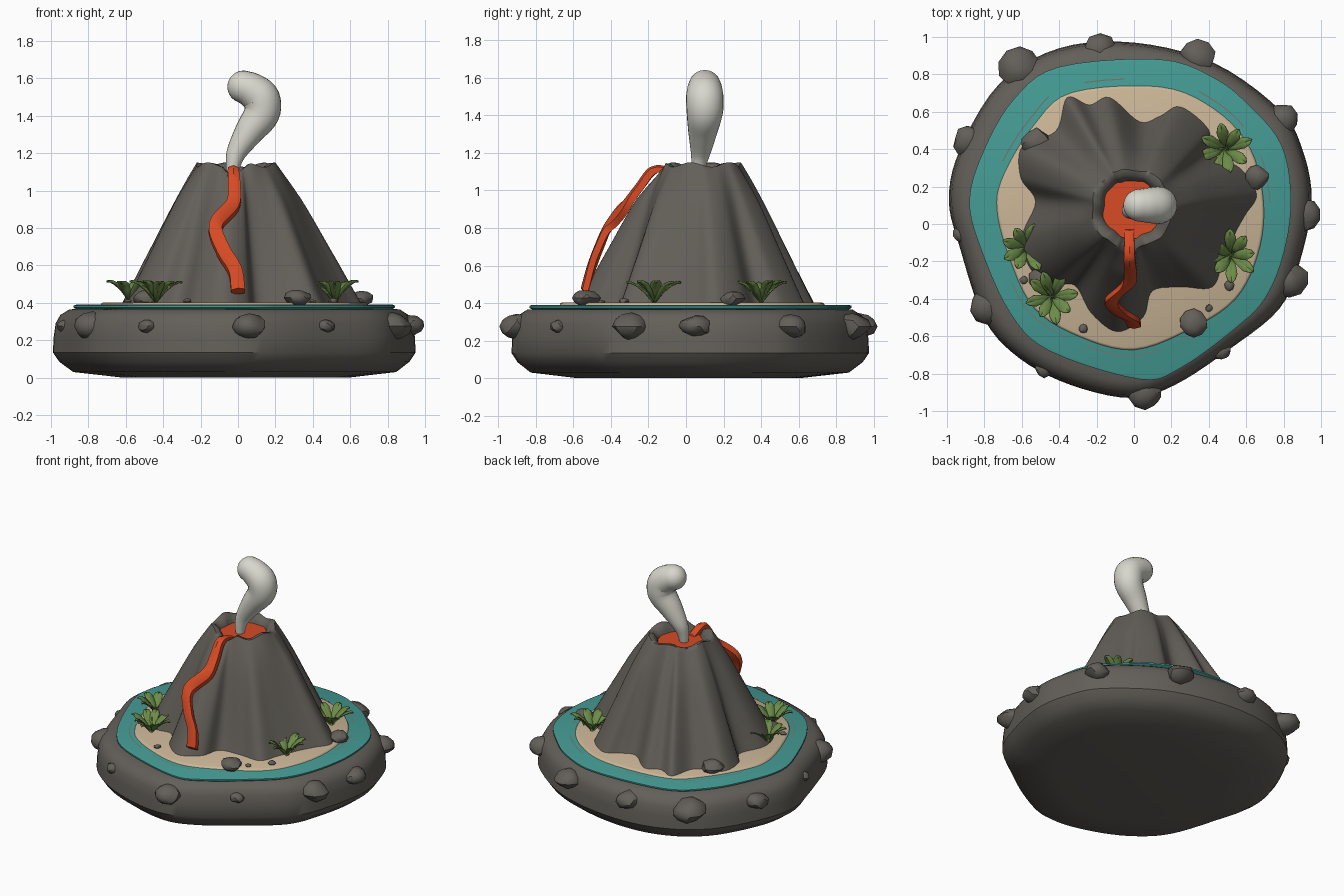
import bpy, bmesh, math, random
from mathutils import Vector
from mathutils.bvhtree import BVHTree

if "Cube" in bpy.data.objects:
    bpy.data.objects.remove(bpy.data.objects["Cube"])

random.seed(4)


def material(name, rgb):
    m = bpy.data.materials.new(name)
    m.diffuse_color = (*rgb, 1)
    m.use_nodes = True
    m.node_tree.nodes["Principled BSDF"].inputs["Base Color"].default_value = m.diffuse_color
    return m


ROCK = material("dark rock", (0.125, 0.115, 0.10))
SAND = material("sand", (0.60, 0.47, 0.31))
WATER = material("teal water", (0.06, 0.33, 0.30))
LAVA = material("lava", (0.68, 0.07, 0.018))
SMOKE = material("smoke", (0.68, 0.68, 0.61))
LEAF = material("leaf green", (0.15, 0.26, 0.065))
RIPPLE = material("ripple", (0.20, 0.17, 0.15))


def finish(name, bm, mat, angle=50):
    bmesh.ops.recalc_face_normals(bm, faces=bm.faces)
    me = bpy.data.meshes.new(name)
    bm.to_mesh(me)
    bm.free()
    me.materials.append(mat)
    ob = bpy.data.objects.new(name, me)
    bpy.context.collection.objects.link(ob)
    bpy.ops.object.select_all(action='DESELECT')
    ob.select_set(True)
    bpy.context.view_layer.objects.active = ob
    bpy.ops.object.shade_smooth_by_angle(angle=math.radians(angle))
    return ob


def spline(pts, steps, closed=False):
    """Smooth curve through points of any dimension."""
    n, out = len(pts), []
    for i in range(n if closed else n - 1):
        ids = [(i + k) % n if closed else min(max(i + k, 0), n - 1) for k in (-1, 0, 1, 2)]
        a, b, c, d = (Vector(pts[j]) for j in ids)
        for s in range(steps):
            t = s / steps
            out.append(0.5 * (2 * b + (c - a) * t + (2 * a - 5 * b + 4 * c - d) * t ** 2
                              + (3 * b - a - 3 * c + d) * t ** 3))
    if not closed:
        out.append(Vector(pts[-1]))
    return out


def loft(rings, caps=True):
    bm = bmesh.new()
    vs = [[bm.verts.new(p) for p in r] for r in rings]
    n = len(rings[0])
    for a, b in zip(vs, vs[1:]):
        for i in range(n):
            bm.faces.new((a[i], a[(i + 1) % n], b[(i + 1) % n], b[i]))
    if caps:
        bm.faces.new(vs[0][::-1])
        bm.faces.new(vs[-1])
    return bm


def stack(outline, profile):
    return [[(p.x * f, p.y * f, z) for p in outline] for f, z in profile]


# Outlines of the stone base, lagoon, beach and mountain foot
base = spline([(.95, .13), (.90, .40), (.78, .61), (.43, .86), (0, .97), (-.40, .94), (-.72, .75),
               (-.93, .40), (-.99, .13), (-.93, -.13), (-.80, -.51), (-.61, -.72), (-.34, -.86),
               (-.02, -.93), (.22, -.86), (.51, -.67), (.78, -.45), (.89, -.19)], 5, True)
lagoon = spline([(.84, .13), (.79, .42), (.62, .63), (.43, .78), (.14, .88), (-.40, .84), (-.64, .67),
                 (-.80, .40), (-.88, .13), (-.82, -.13), (-.66, -.48), (-.45, -.68), (.03, -.83),
                 (.25, -.77), (.54, -.56), (.70, -.40), (.80, -.16)], 5, True)
beach = spline([(.69, .11), (.62, .40), (.43, .61), (.14, .73), (-.33, .70), (-.53, .53), (-.69, .27),
                (-.73, .08), (-.66, -.19), (-.53, -.45), (-.29, -.60), (0, -.67), (.30, -.56),
                (.54, -.40), (.66, -.16)], 5, True)
foot = spline([(.66, .16), (.57, .30), (.42, .38), (.40, .51), (.25, .63), (.14, .58), (.03, .55),
               (-.13, .68), (-.24, .64), (-.36, .68), (-.42, .50), (-.60, .42), (-.61, .25),
               (-.53, .12), (-.60, -.06), (-.57, -.22), (-.46, -.33), (-.32, -.33), (-.23, -.48),
               (-.09, -.58), (.05, -.50), (.10, -.36), (.26, -.34), (.42, -.34), (.48, -.20),
               (.55, -.04), (.60, .05)], 6, True)

finish("stone_base", loft(stack(base, [(.62, 0), (.89, .03), (.965, .085), (1, .135), (.995, .22),
                                       (.985, .29), (.96, .335), (.91, .365), (.82, .37)])), ROCK, 35)
finish("lagoon", loft(stack(lagoon, [(.97, .36), (1, .375), (1, .385), (.985, .39)])), WATER)
finish("beach", loft(stack(beach, [(1.01, .38), (1, .398), (.985, .403)])), SAND)

# Mountain: fluted foot rising to a rounder crater rim, then down inside
C = Vector((-.01, .08))
prof = spline([(1.0, .395), (.92, .49), (.84, .59), (.735, .72), (.64, .84), (.54, .96), (.44, 1.07),
               (.36, 1.15)], 3)
rings = []
for f, z in prof:
    blend = ((z - .395) / .755) ** 2 * .75
    ring = []
    for p in foot:
        d = p - C
        r = f * (d.length * (1 - blend) + .60 * blend)
        q = C + d.normalized() * r
        notch = max(0, -d.normalized().y - .93) / .07 * .04
        dip = (notch + .012 * (1 + math.sin(6 * math.atan2(d.y, d.x)))) * max(0, (z - .95) / .2)
        ring.append((q.x, q.y, z - dip))
    rings.append(ring)
top = rings[-1]
for f, dz in ((.86, -.003), (.74, -.04), (.66, -.10)):
    rings.append([(C.x + (x - C.x) * f, C.y + (y - C.y) * f, z + dz) for x, y, z in top])
bm = loft(rings)
tree = BVHTree.FromBMesh(bm)
finish("mountain", bm, ROCK, 60)

# Crater lava pool
finish("lava_pool", loft([[(-.015 + r * math.cos(k * math.tau / 32), .08 + r * math.sin(k * math.tau / 32), z)
                           for k in range(32)] for r, z in ((.16, 1.04), (.16, 1.085))]), LAVA)

# Lava stream: thick ribbon hugging the front slope (x, y, z, half width)
path = spline([(-.025, -.03, 1.085, .025), (-.025, -.12, 1.12, .027), (-.025, -.19, 1.11, .03),
               (-.02, -.26, 1.02, .034), (-.03, -.33, .93, .036), (-.12, -.42, .82, .036),
               (-.08, -.48, .69, .036), (-.015, -.52, .58, .036), (0, -.55, .47, .037)], 5)
rings = []
for i, p in enumerate(path):
    t = (path[min(i + 1, len(path) - 1)] - path[max(i - 1, 0)]).xyz
    side = Vector((0, -1, 0)).cross(t) if i > 9 else Vector((1, 0, 0))
    side = side.normalized() * p.w * (1 if side.x > 0 else -1)
    out = Vector((0, -.75, .65)) if i > 7 else Vector((0, -.3, .95))
    mid = p.xyz
    if i > 9:
        for s in (-1, 0, 1):
            q = p.xyz + side * s
            hit = tree.ray_cast(Vector((q.x, -2, q.z)), Vector((0, 1, 0)))[0]
            if hit:
                mid.y = min(mid.y, hit.y - .004)
    rings.append([mid - side - out * .035, mid - side + out * .002, mid + out * .014,
                  mid + side + out * .002, mid + side - out * .035])
finish("lava_stream", loft(rings), LAVA, 40)

# Smoke plume: tapered bent tube with a rounded end (x, y, z, radius)
plume = spline([(-.03, .065, 1.08, .03), (-.025, .07, 1.14, .04), (-.005, .08, 1.21, .055),
                (.06, .09, 1.315, .078), (.125, .1, 1.41, .096), (.125, .1, 1.49, .1),
                (.075, .1, 1.535, .094), (.03, .1, 1.555, .087)], 5)
end = Vector((-.93, 0, .3)).normalized()
tip = plume[-1].copy()
for k in range(1, 7):
    a = k * math.pi / 12.4
    plume.append(Vector((*(tip.xyz + end * tip.w * math.sin(a)), tip.w * math.cos(a))))
rings = []
for i, p in enumerate(plume):
    t = (plume[min(i + 1, len(plume) - 1)] - plume[max(i - 1, 0)]).xyz
    t.y = 0
    u = Vector((0, 1, 0)).cross(t).normalized()
    rings.append([p.xyz + p.w * (u * math.cos(a) + Vector((0, 1, 0)) * math.sin(a))
                  for a in (k * math.tau / 24 for k in range(24))])
finish("smoke_plume", loft(rings), SMOKE, 80)


# Boulders around the base and stones on the beach (x, y, z, radius, height radius)
def boulder(name, x, y, z, r, h):
    b = bmesh.new()
    bmesh.ops.create_icosphere(b, subdivisions=2, radius=1)
    cuts = [Vector([random.uniform(-1, 1) for _ in range(3)]).normalized() for _ in range(9)]
    for v in b.verts:
        for c in cuts:
            over = v.co.dot(c) - .8
            if over > 0:
                v.co -= c * over
        v.co = Vector((x + v.co.x * r, y + v.co.y * r, z + v.co.z * h))
    finish(name, b, ROCK, 35)


for x, y, r in ((-.61, .83, .12), (-.18, .92, .10), (.34, .89, .10), (.79, .56, .09), (.91, .05, .09),
                (.83, -.29, .105), (.06, -.90, .095), (-.78, -.43, .11), (-.89, .44, .085),
                (-.92, -.05, .05), (.47, -.68, .05), (-.48, -.77, .055)):
    boulder("base_boulder", x, y, .275, r, r * .72)
for x, y, r in ((.32, -.53, .078), (-.52, .43, .085), (.66, .25, .068), (-.49, -.29, .075),
                (-.27, -.56, .025), (.51, -.33, .028), (-.59, -.30, .022), (.40, -.45, .02)):
    boulder("beach_stone", x, y, .40 + r * .35, r, r * .6)


# Leafy plants: arching folded leaves around a centre
def plant(x, y, r, turn):
    b = bmesh.new()
    for k in range(8):
        a = turn + k * math.tau / 8 + random.uniform(-.15, .15)
        d, s = Vector((math.cos(a), math.sin(a), 0)), Vector((-math.sin(a), math.cos(a), 0))
        size = r * random.uniform(.85, 1.08)
        rows = []
        for t, w, h in ((.03, .008, .0), (.35, .024, .055), (.65, .031, .09), (.88, .019, .105), (1, .002, .103)):
            m = Vector((x, y, .405 + h)) + d * size * t
            rows.append([b.verts.new(q) for q in (m - s * w + Vector((0, 0, .008)), m,
                                                  m + s * w + Vector((0, 0, .008)))])
        for p, q in zip(rows, rows[1:]):
            for j in (0, 1):
                b.faces.new((p[j], p[j + 1], q[j + 1], q[j]))
    ob = finish("leafy_plant", b, LEAF, 25)
    mod = ob.modifiers.new("thickness", 'SOLIDIFY')
    mod.thickness = .005


for x, y, r, turn in ((.49, .40, .145, .3), (.52, -.17, .14, .1), (-.58, -.13, .135, .5), (-.44, -.39, .145, .2)):
    plant(x, y, r, turn)

# Ripple lines on the water beside the beach
for lo, hi in ((7, 30), (38, 64), (88, 115), (122, 155), (205, 240), (248, 285), (292, 308)):
    pts = [p for p in beach if lo <= math.degrees(math.atan2(p.y, p.x)) % 360 <= hi]
    bm = bmesh.new()
    rows = [[bm.verts.new((p.x * f, p.y * f, .392)) for f in (1.05, 1.058)] for p in pts]
    for a, b in zip(rows, rows[1:]):
        bm.faces.new((a[0], a[1], b[1], b[0]))
    finish("ripple", bm, RIPPLE)
